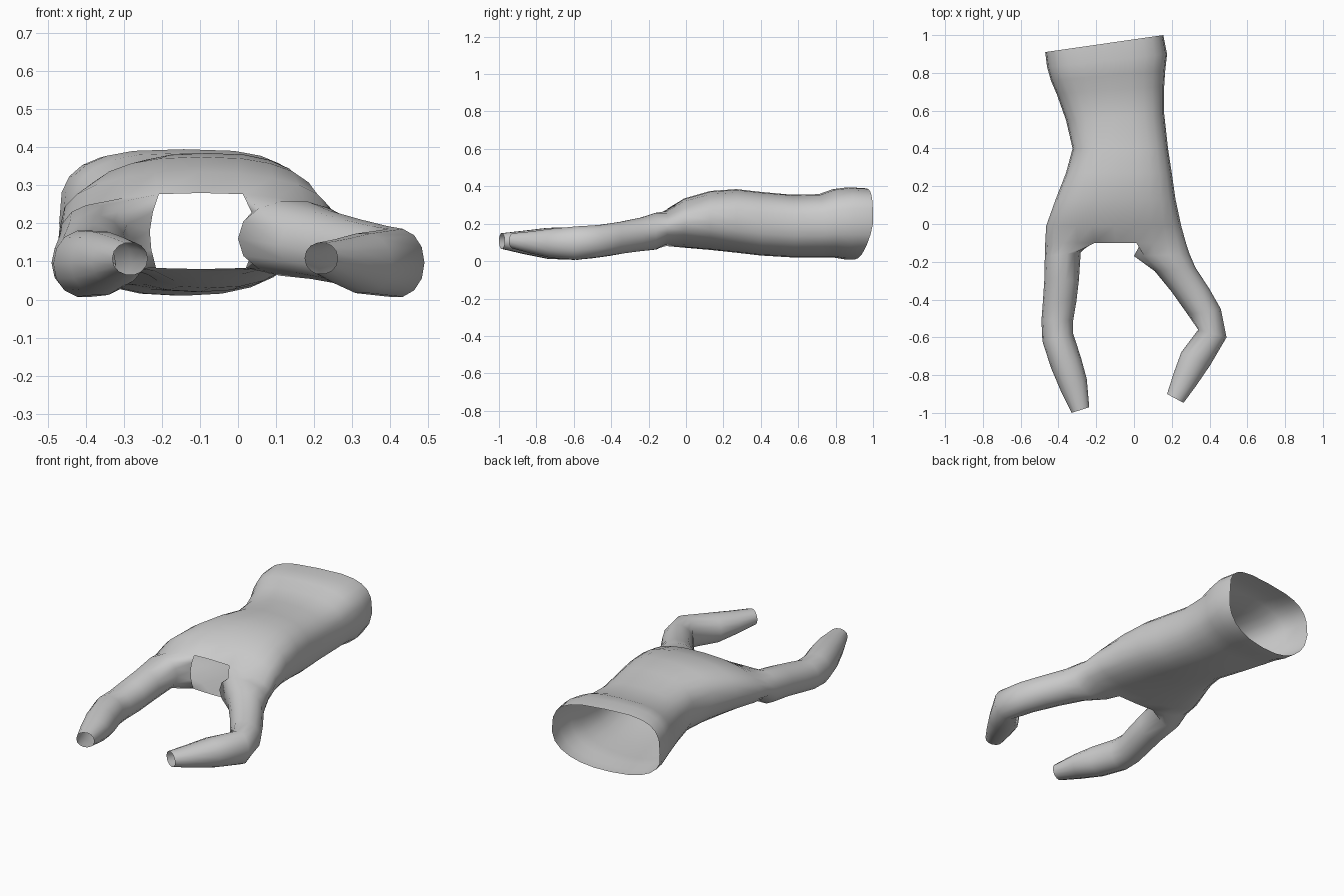
import bpy, bmesh
from math import sin, cos, pi
from mathutils import Vector

cube = bpy.data.objects.get("Cube")
if cube:
    bpy.data.objects.remove(cube, do_unlink=True)

grey = bpy.data.materials.new("plain grey")
grey.use_nodes = True
colour = (0.6, 0.6, 0.6, 1)
grey.diffuse_color = colour
grey.node_tree.nodes["Principled BSDF"].inputs["Base Color"].default_value = colour

bm = bmesh.new()


def spow(v, e):
    return abs(v) ** e * (1 if v >= 0 else -1)


def ring(a, b, low, high, count, start=0, top=1.0, under=1.0, tilt=0):
    """Rounded section spanning points a (right) to b (left), from low to high."""
    a, b = Vector(a), Vector(b)
    mid, half = (a + b) / 2, (b - a) / 2
    verts = []
    for k in range(count):
        t = start + 2 * pi * k / count
        c, s = cos(t), sin(t)
        e = top if s >= 0 else under
        p = mid + half * spow(c, e)
        z = (low + high) / 2 + (high - low) / 2 * spow(s, e)
        verts.append(bm.verts.new((p.x, p.y + tilt * min(0, s), z)))
    return verts


def bridge(r0, r1):
    n = len(r0)
    for i in range(n):
        j = (i + 1) % n
        bm.faces.new((r0[i], r0[j], r1[j], r1[i]))


# Cuff, wrist and palm: right point, left point, bottom, top, squareness
N = 24
palm = [
    ((-.47, .91), (.155, 1.0), .01, .39, .62, .05),
    ((-.46, .83), (.175, .90), .01, .395, .65, .02),
    ((-.44, .76), (.165, .81), .02, .385, .68, 0),
    ((-.41, .69), (.16, .73), .02, .358, .7, 0),
    ((-.36, .55), (.16, .58), .02, .355, .75, 0),
    ((-.325, .40), (.18, .40), .03, .37, .75, 0),
    ((-.36, .27), (.20, .27), .045, .385, .78, 0),
    ((-.415, .13), (.22, .13), .06, .375, .8, 0),
    ((-.465, -.01), (.25, -.01), .072, .335, .85, 0),
    ((-.47, -.10), (.275, -.10), .08, .28, .9, 0),
]
last = None
for a, b, low, high, sq, tilt in palm:
    cur = ring(a, b, low, high, N, top=sq, under=.85, tilt=tilt)
    if last:
        bridge(last, cur)
    last = cur


# Each finger starts on one side arc of the palm edge, closed by an inner chain;
# the gap left between both chains stays open.
def finger(centre, reach, bulge, start, stations):
    arc = [last[(centre + i) % N] for i in range(-reach, reach + 1)]
    p, q = arc[-1].co, arc[0].co
    chain = []
    for f in (.25, .5, .75):
        co = p.lerp(q, f)
        co.x += bulge * sin(pi * f)
        chain.append(bm.verts.new(co))
    prev = arc + chain
    n = len(prev)
    for a, b, low, high in stations:
        cur = ring(a, b, low, high, n, start - reach * 2 * pi / n, top=.95, under=.95)
        bridge(prev, cur)
        prev = cur


finger(12, 5, -.02, pi, [
    ((-.472, -.17), (-.282, -.15), .06, .25),
    ((-.475, -.30), (-.292, -.30), .045, .222),
    ((-.483, -.42), (-.305, -.41), .025, .20),
    ((-.49, -.51), (-.322, -.51), .012, .18),
    ((-.485, -.62), (-.322, -.58), .005, .183),
    ((-.44, -.76), (-.28, -.71), .01, .18),
    ((-.385, -.89), (-.25, -.82), .035, .165),
    ((-.33, -1.0), (-.237, -.97), .065, .15),
])
finger(0, 5, .03, 0, [
    ((.0, -.17), (.295, -.16), .06, .26),
    ((.11, -.25), (.325, -.23), .052, .235),
    ((.20, -.36), (.40, -.345), .037, .212),
    ((.285, -.48), (.46, -.45), .02, .195),
    ((.34, -.56), (.49, -.60), .005, .188),
    ((.25, -.68), (.405, -.745), .015, .175),
    ((.21, -.79), (.33, -.855), .04, .16),
    ((.175, -.90), (.262, -.947), .067, .15),
])

bmesh.ops.recalc_face_normals(bm, faces=bm.faces)
# Keep the outside facing out on this open shell
bm.faces.ensure_lookup_table()
top_face = max(bm.faces, key=lambda f: f.calc_center_median().z)
if top_face.normal.z < 0:
    bmesh.ops.reverse_faces(bm, faces=bm.faces)

mesh = bpy.data.meshes.new("two_finger_glove")
bm.to_mesh(mesh)
bm.free()
mesh.materials.append(grey)
glove = bpy.data.objects.new("two_finger_glove", mesh)
bpy.context.collection.objects.link(glove)
for f in mesh.polygons:
    f.use_smooth = True
